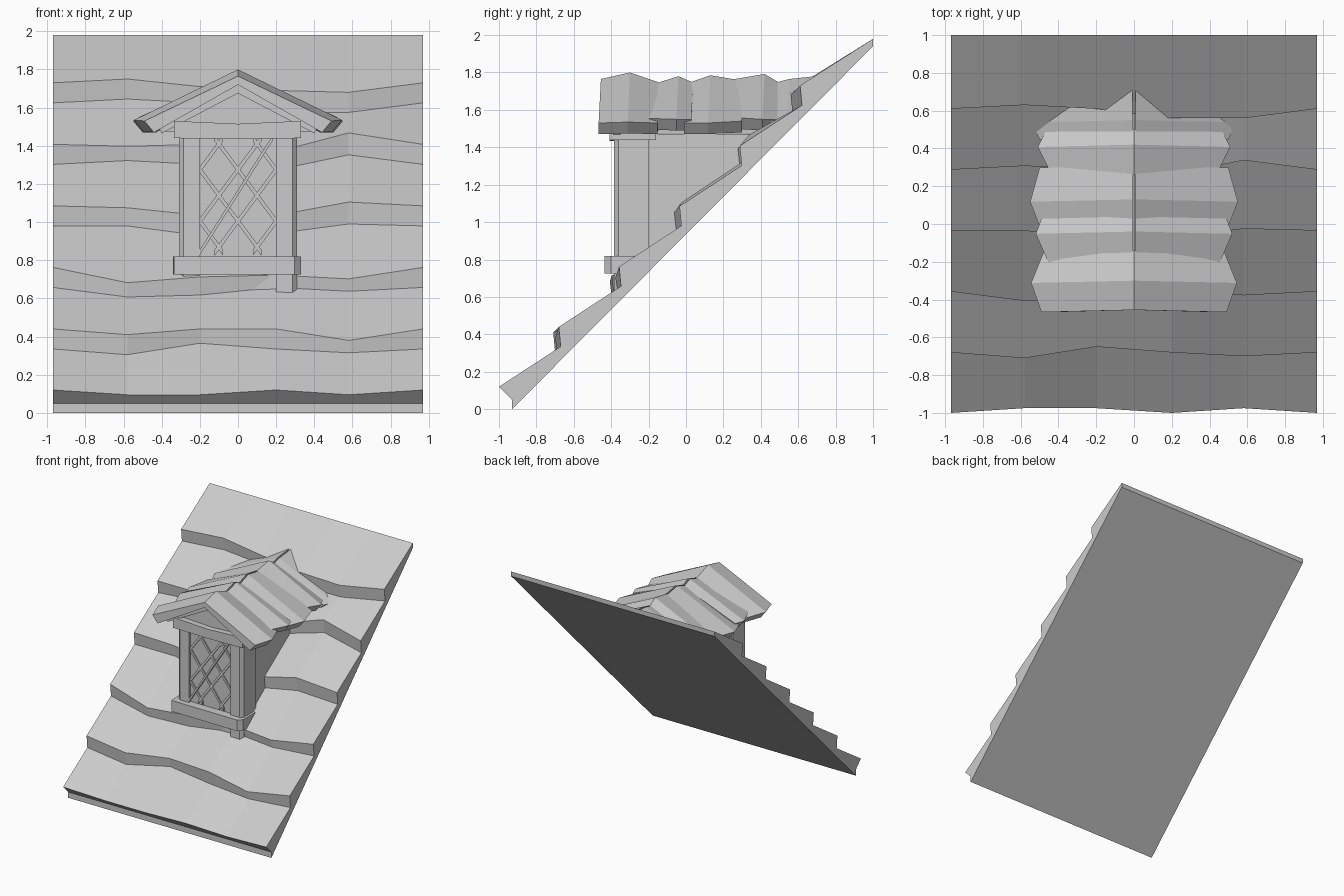
import bpy, bmesh
from mathutils import Vector

cube = bpy.data.objects.get("Cube")
if cube:
    bpy.data.objects.remove(cube, do_unlink=True)

grey = bpy.data.materials.new("plain grey")
grey.use_nodes = True
colour = (0.6, 0.6, 0.6, 1)
grey.diffuse_color = colour
grey.node_tree.nodes["Principled BSDF"].inputs["Base Color"].default_value = colour


def loft(name, rings, clip=True):
    """Skin closed rings with end caps; optionally trim below the sloping slab."""
    bm = bmesh.new()
    loops = [[bm.verts.new(p) for p in ring] for ring in rings]
    n = len(loops[0])
    for a, b in zip(loops, loops[1:]):
        for i in range(n):
            j = (i + 1) % n
            bm.faces.new((a[i], a[j], b[j], b[i]))
    bm.faces.new(loops[0])
    bm.faces.new(loops[-1])
    bmesh.ops.recalc_face_normals(bm, faces=bm.faces)
    if clip:
        geom = bm.verts[:] + bm.edges[:] + bm.faces[:]
        bmesh.ops.bisect_plane(bm, geom=geom, plane_co=(0, 0, 0.965),
                               plane_no=Vector((0, -1, 1)).normalized(), clear_inner=True)
    mesh = bpy.data.meshes.new(name)
    bm.to_mesh(mesh)
    bm.free()
    mesh.materials.append(grey)
    obj = bpy.data.objects.new(name, mesh)
    bpy.context.collection.objects.link(obj)
    return obj


def prism_y(name, outline, y0, y1):
    """Extrude an x-z outline along y."""
    return loft(name, [[(x, y, z) for x, z in outline] for y in (y0, y1)])


def box(name, x0, x1, y0, y1, z0, z1):
    return prism_y(name, [(x0, z0), (x1, z0), (x1, z1), (x0, z1)], y0, y1)


# Main sloping roof: wavy overlapping courses, skinned across its width
columns = (-0.97, -0.58, -0.2, 0.2, 0.58, 0.97)
eave_in = (0, 1, 1, 0, 1, 0)
# wobble of each course in hundredths: foot of the step, then its lip
foot = ((0, -3, 3, 0, -2, 0), (0, -5, -4, 0, -2, 0), (0, 0, -5, -4, 1, 0),
        (0, 2, 0, -3, 5, 0), (0, 2, 0, -5, -5, 0))
lip = ((0, -3, 0, 0, -6, 0), (0, -8, -5, -4, -6, 0), (0, -1, -5, -5, 2, 0),
       (0, -1, 0, -4, 6, 0), (0, 2, -2, -4, -5, 0))
rings = []
for c, x in enumerate(columns):
    e = 0.025 * eave_in[c]
    ring = [(x, -0.93, 0), (x, -0.93, 0.05), (x, e - 1, 0.12 - e)]
    for r in range(len(foot)):
        base = 0.335 + 0.3225 * r
        z = base + foot[r][c] / 100
        y = z - 1.005
        ring += [(x, y, z), (x, y - 0.01, base + 0.105 + lip[r][c] / 100)]
    rings.append(ring + [(x, 1, 1.98), (x, 1, 1.94)])
loft("main_roof", rings, clip=False)

# Dormer body and its recessed window pane
box("dormer_walls", -0.295, 0.295, -0.2, 0.6, 0.6, 1.47)
box("window_pane", -0.22, 0.22, -0.36, -0.2, 0.6, 1.47)

# Chamfered corner posts
for side, label in ((1, "left"), (-1, "right")):
    plan = [(0.2, -0.385), (0.285, -0.385), (0.31, -0.36), (0.31, -0.2), (0.2, -0.2)]
    loft(label + "_post", [[(side * x, y, z) for x, y in plan] for z in (0.6, 1.46)])

# Sill with chamfered ends and slightly bowed lintel
plan = [(-0.34, -0.4), (-0.335, -0.43), (0.295, -0.435), (0.33, -0.4), (0.33, -0.2), (-0.34, -0.2)]
loft("sill", [[(x, y, z) for x, y in plan] for z in (0.725, 0.82)])
prism_y("lintel", [(-0.335, 1.44), (0, 1.435), (0.33, 1.44), (0.33, 1.53), (0, 1.515),
                   (-0.335, 1.53)], -0.41, -0.16)


def lattice_bar(name, centre, slope, half_width, front):
    """Slanted bar trimmed to the window opening."""
    reach = 0.3 / abs(slope)
    a, b = max(-0.2, centre - reach), min(0.2, centre + reach)
    za, zb = (1.14 + slope * (x - centre) for x in (a, b))
    h = half_width * abs(slope)
    prism_y(name, [(a, za - h), (b, zb - h), (b, zb + h), (a, za + h)], front, -0.355)


# Diamond lattice with one heavier brace
for k in range(4):
    for slope in (1.35, -1.35):
        lattice_bar("lattice_bar", -0.3 + 0.2 * k, slope, 0.012, -0.37)
lattice_bar("lattice_brace", -0.01, 1.57, 0.009, -0.38)

# Gable filling and front bargeboards
prism_y("gable", [(-0.4, 1.475), (0.4, 1.475), (0, 1.7)], -0.36, 0.7)
for side, label in ((1, "left"), (-1, "right")):
    board = [(0, 1.75), (0.42, 1.505), (0.4, 1.465), (0, 1.675)]
    prism_y(label + "_bargeboard", [(side * x, z) for x, z in board], -0.39, -0.35)

# Dormer roof courses: ridge gap, then sections of (y, half width, ridge z, eave z)
courses = (
    (0, ((-0.455, 0.49, 1.765, 1.53), (-0.3, 0.545, 1.8, 1.535), (-0.14, 0.48, 1.745, 1.53))),
    (0.007, ((-0.2, 0.45, 1.73, 1.555), (-0.04, 0.52, 1.78, 1.55), (0.04, 0.49, 1.745, 1.55))),
    (0.007, ((0, 0.5, 1.74, 1.53), (0.13, 0.55, 1.785, 1.53), (0.31, 0.5, 1.755, 1.54))),
    (0, ((0.26, 0.43, 1.765, 1.56), (0.42, 0.51, 1.792, 1.55), (0.5, 0.47, 1.745, 1.55))),
    (0.007, ((0.46, 0.5, 1.74, 1.53), (0.55, 0.54, 1.765, 1.53), (0.74, 0.5, 1.785, 1.54))),
)
for gap, sections in courses:
    for side, label in ((1, "left"), (-1, "right")):
        rings = []
        for y, w, ridge, eave in sections:
            rings.append([(side * gap, y, ridge), (side * w, y - 0.012, eave),
                          (side * (w - 0.05), y - 0.012, eave - 0.06),
                          (side * gap, y, ridge - 0.045)])
        loft(label + "_dormer_course", rings)
